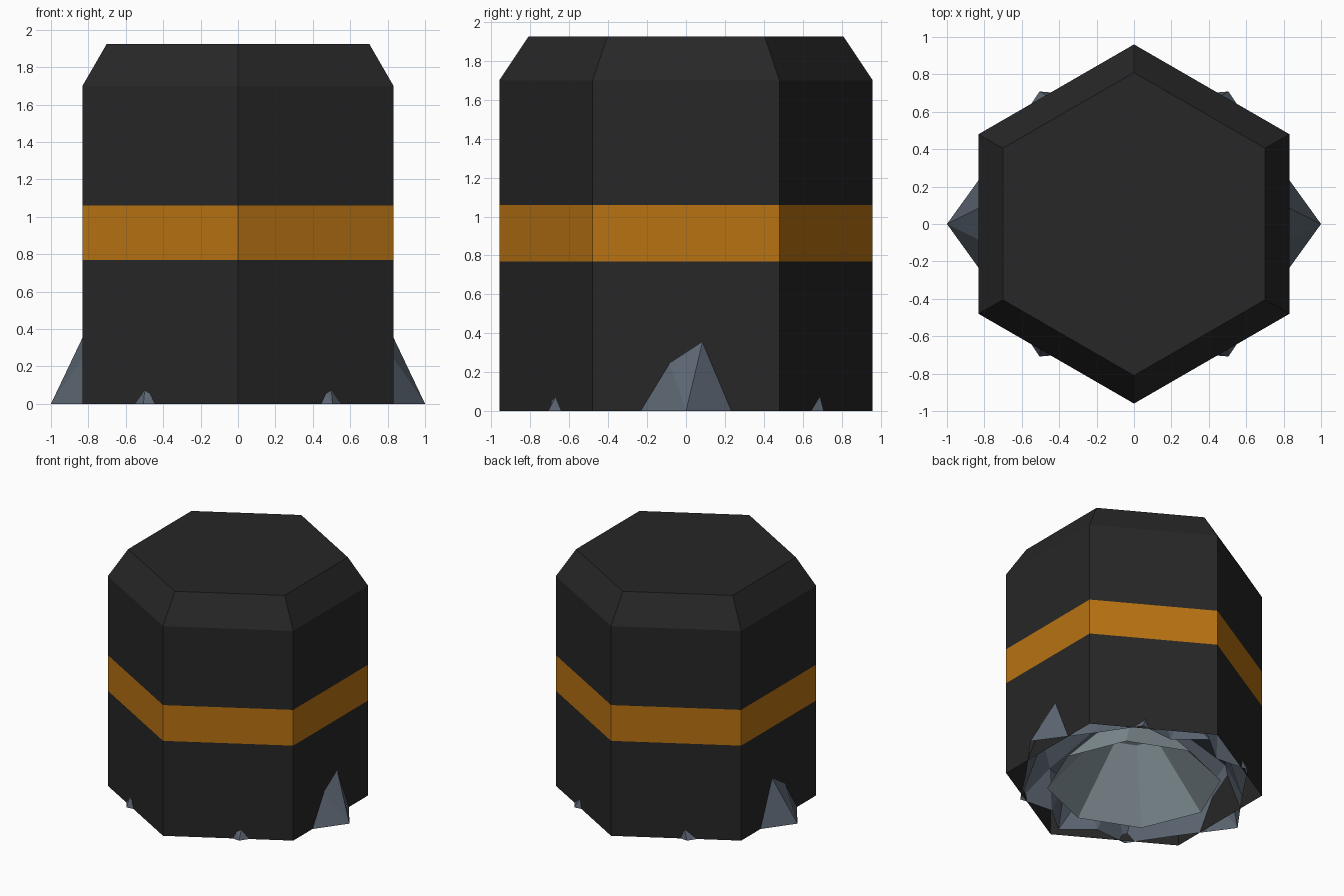
import bpy, bmesh, math
from mathutils import Vector

if "Cube" in bpy.data.objects:
    bpy.data.objects.remove(bpy.data.objects["Cube"])


def material(name, rgb):
    m = bpy.data.materials.new(name)
    m.diffuse_color = (*rgb, 1)
    m.use_nodes = True
    m.node_tree.nodes["Principled BSDF"].inputs["Base Color"].default_value = m.diffuse_color
    return m


BLACK = material("charcoal black", (0.020, 0.020, 0.020))
ORANGE = material("amber orange", (0.48, 0.17, 0.006))
SLATE = material("slate grey", (0.105, 0.130, 0.165))
PALE = material("pale stone", (0.25, 0.31, 0.345))


def make_object(name, bm, mats):
    bmesh.ops.recalc_face_normals(bm, faces=bm.faces)
    me = bpy.data.meshes.new(name)
    bm.to_mesh(me)
    bm.free()
    for m in mats:
        me.materials.append(m)
    ob = bpy.data.objects.new(name, me)
    bpy.context.collection.objects.link(ob)
    return ob


def polar(r, deg, z):
    a = math.radians(deg)
    return Vector((r * math.cos(a), r * math.sin(a), z))


def lofted(name, sides, start, profile, mats, apex=None, band=None):
    """Loft regular polygon rings (radius, height); open at the bottom."""
    bm = bmesh.new()
    rings = [[bm.verts.new(polar(r, start + 360 * i / sides, z)) for i in range(sides)]
             for r, z in profile]
    for k in range(len(rings) - 1):
        lo, hi = rings[k], rings[k + 1]
        for i in range(sides):
            j = (i + 1) % sides
            f = bm.faces.new((lo[i], lo[j], hi[j], hi[i]))
            f.material_index = 1 if k == band else 0
    if apex is None:
        bm.faces.new(rings[-1])
    else:
        top = bm.verts.new((0, 0, apex))
        for i in range(sides):
            bm.faces.new((rings[-1][i], rings[-1][(i + 1) % sides], top))
    return make_object(name, bm, mats)


# Hexagonal body with an orange band and a bevelled top
lofted("hexagonal_body", 6, 30,
       [(0.96, 0), (0.96, 0.77), (0.96, 1.06), (0.96, 1.70), (0.81, 1.925)],
       [BLACK, ORANGE], band=1)

# Pale faceted stone core under the body
lofted("stone_core", 8, 0, [(0.645, 0), (0.22, 0.46)], [PALE], apex=0.52)

# Jagged rock skirt: eight tips on the ground, each with two ridges
TIPS = [(0, 1.0), (54.5, 0.87), (90, 0.87), (125.5, 0.87),
        (180, 1.0), (234.5, 0.87), (270, 0.87), (305.5, 0.87)]
bm = bmesh.new()
tips, ridges, valleys = [], [], []
for i, (deg, r) in enumerate(TIPS):
    out, side = polar(1, deg, 0), polar(1, deg + 90, 0)
    tips.append(bm.verts.new(out * r))
    pair = []
    for s in (-0.1, 0.1):
        p = out * (r - 0.2) + side * s
        taller = (side * s).y > 0.001
        p.z = 0.42 if taller else 0.29
        pair.append(bm.verts.new(p))
    ridges.append(pair)
    nxt = TIPS[(i + 1) % 8][0] + (360 if i == 7 else 0)
    beside_big = r == 1.0 or TIPS[(i + 1) % 8][1] == 1.0
    mid = (deg + nxt) / 2
    valleys.append(bm.verts.new(polar(0.82 if beside_big else 0.72, mid, 0)))
peak = bm.verts.new((0, 0, 0.75))
for i in range(8):
    a, b = ridges[i]
    c = ridges[(i + 1) % 8][0]
    bm.faces.new((tips[i], b, a))
    bm.faces.new((tips[i], valleys[i], b))
    bm.faces.new((valleys[i - 1], tips[i], a))
    bm.faces.new((valleys[i], c, b))
    bm.faces.new((a, b, peak))
    bm.faces.new((b, c, peak))
make_object("rock_skirt", bm, [SLATE])
